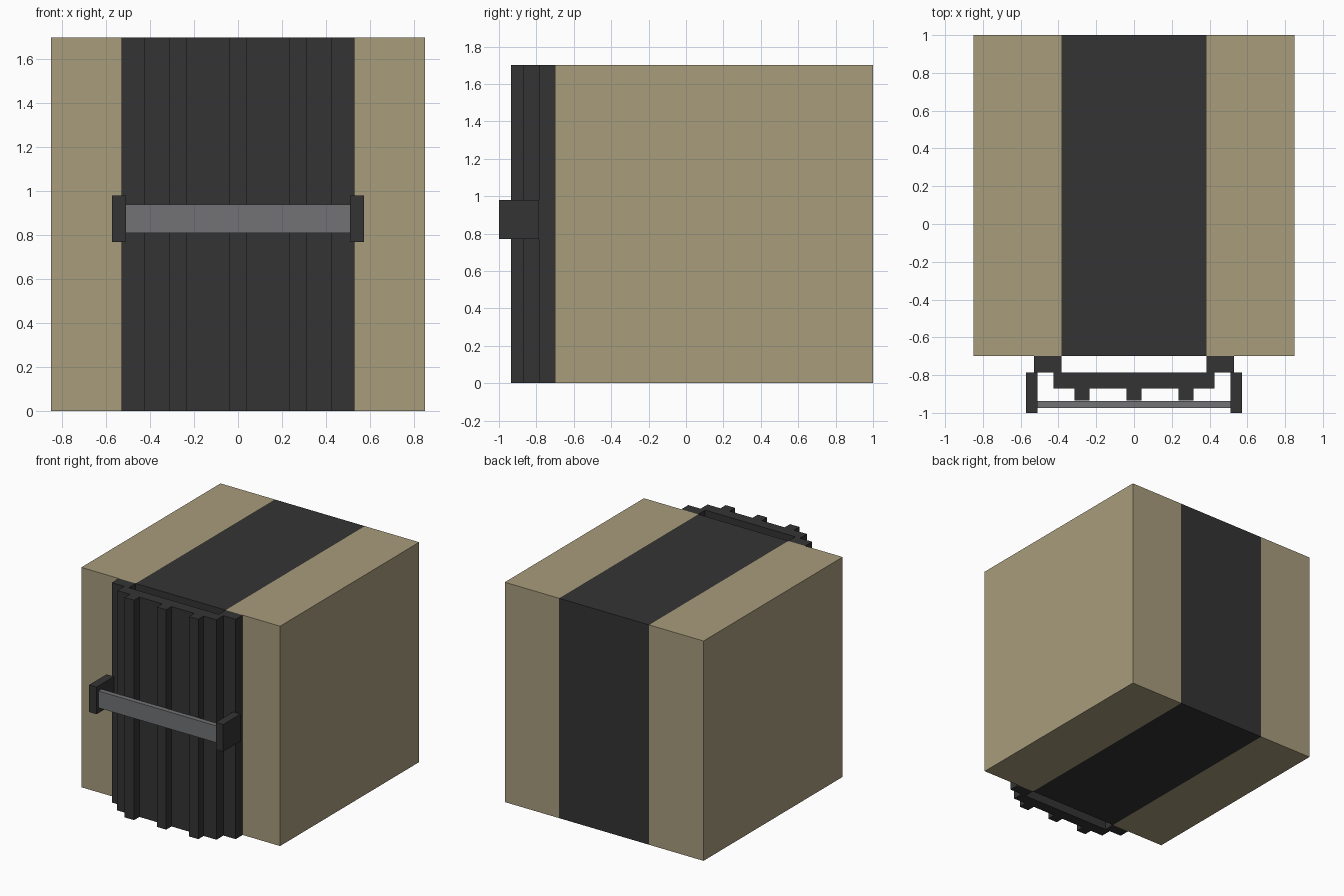
import bpy
import bmesh

cube = bpy.data.objects.get("Cube")
if cube:
    bpy.data.objects.remove(cube, do_unlink=True)


def material(name, rgb):
    m = bpy.data.materials.new(name)
    m.use_nodes = True
    m.diffuse_color = (*rgb, 1)
    m.node_tree.nodes["Principled BSDF"].inputs["Base Color"].default_value = (*rgb, 1)
    return m


tan = material("tan card", (0.39, 0.332, 0.201))
dark = material("dark plastic", (0.034, 0.034, 0.034))
grey = material("grey metal", (0.168, 0.171, 0.178))


def finish(name, bm, *mats):
    bmesh.ops.recalc_face_normals(bm, faces=bm.faces)
    mesh = bpy.data.meshes.new(name)
    bm.to_mesh(mesh)
    bm.free()
    for m in mats:
        mesh.materials.append(m)
    obj = bpy.data.objects.new(name, mesh)
    bpy.context.collection.objects.link(obj)
    return obj


def box(lo, hi):
    bm = bmesh.new()
    bmesh.ops.create_cube(bm, size=1)
    for v in bm.verts:
        v.co = [hi[i] if v.co[i] > 0 else lo[i] for i in range(3)]
    return bm


HEIGHT = 1.7
STRIPE = 0.385

# Crate body, cut along the edges of its central dark band
bm = box((-0.85, -0.70, 0), (0.85, 1, HEIGHT))
for x in (-STRIPE, STRIPE):
    bmesh.ops.bisect_plane(bm, geom=bm.verts[:] + bm.edges[:] + bm.faces[:],
                           plane_co=(x, 0, 0), plane_no=(1, 0, 0))
for f in bm.faces:
    f.material_index = int(abs(f.calc_center_median().x) < STRIPE / 2)
finish("crate_body", bm, tan, dark)

# Ribbed front panel: half of its outline, mirrored and extruded upward
BACK, STEP, FACE, RIB = -0.70, -0.785, -0.87, -0.935
half = [(STRIPE, STEP), (STRIPE, BACK), (0.53, BACK), (0.53, STEP),
        (0.425, STEP), (0.425, FACE), (0.315, FACE), (0.315, RIB),
        (0.235, RIB), (0.235, FACE), (0.04, FACE), (0.04, RIB)]
outline = half + [(-x, y) for x, y in reversed(half)]
bm = bmesh.new()
base = bm.faces.new([bm.verts.new((x, y, 0)) for x, y in outline])
top = bmesh.ops.extrude_face_region(bm, geom=[base], use_keep_orig=True)["geom"]
bmesh.ops.translate(bm, vec=(0, 0, HEIGHT),
                    verts=[e for e in top if isinstance(e, bmesh.types.BMVert)])
finish("ribbed_panel", bm, dark)

# Handle bar held by a bracket at each end
finish("handle_bar", box((-0.54, -0.975, 0.81), (0.54, -0.937, 0.94)), grey)
for name, x0, x1 in (("left_bracket", 0.51, 0.573), ("right_bracket", -0.573, -0.51)):
    finish(name, box((x0, -1, 0.77), (x1, -0.787, 0.98)), dark)
